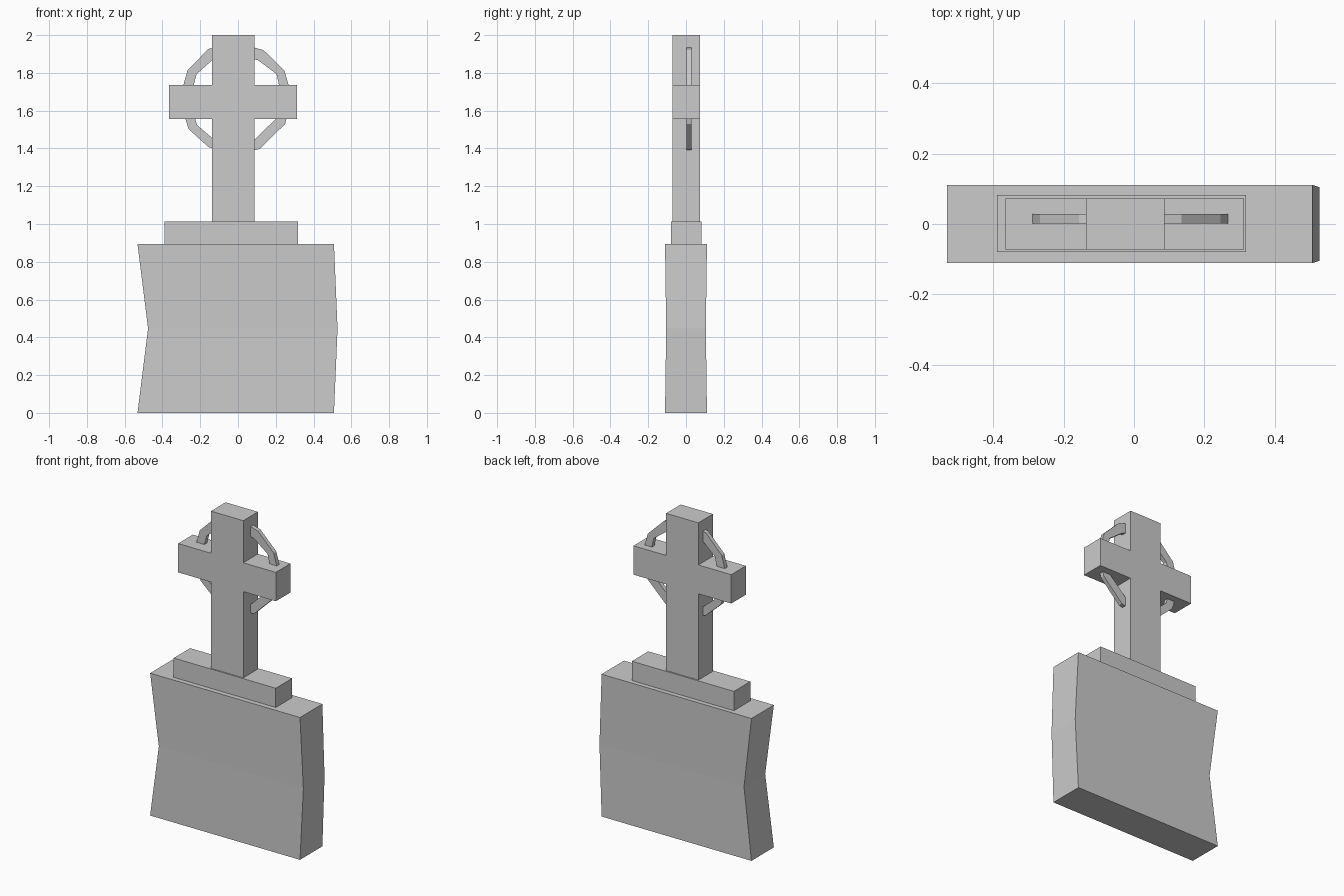
import bpy, bmesh

if "Cube" in bpy.data.objects:
    bpy.data.objects.remove(bpy.data.objects["Cube"])


def finish(name, bm):
    bmesh.ops.recalc_face_normals(bm, faces=bm.faces)
    mesh = bpy.data.meshes.new(name)
    bm.to_mesh(mesh)
    bm.free()
    obj = bpy.data.objects.new(name, mesh)
    bpy.context.collection.objects.link(obj)
    return obj


def loft(name, loops, closed=False):
    """Skin matching vertex loops; cap the ends, or join last to first."""
    bm = bmesh.new()
    rows = [[bm.verts.new(p) for p in loop] for loop in loops]
    n = len(rows[0])
    pairs = list(zip(rows, rows[1:])) + ([(rows[-1], rows[0])] if closed else [])
    for a, b in pairs:
        for i in range(n):
            j = (i + 1) % n
            bm.faces.new((a[i], a[j], b[j], b[i]))
    if not closed:
        bm.faces.new(rows[0])
        bm.faces.new(rows[-1])
    return finish(name, bm)


def rect(x0, x1, y0, y1, z):
    return [(x0, y0, z), (x1, y0, z), (x1, y1, z), (x0, y1, z)]


# Bent stone base, with a slightly shifted waist
loft("base", [rect(-0.532, 0.508, -0.111, 0.111, 0),
              rect(-0.476, 0.527, -0.105, 0.105, 0.447),
              rect(-0.532, 0.508, -0.111, 0.111, 0.893)])

# Plinth under the cross
loft("plinth", [rect(-0.39, 0.318, -0.08, 0.082, 0.893),
                rect(-0.39, 0.318, -0.08, 0.082, 1.014)])

# Cross: one outline extruded front to back
xl, xr, al, ar = -0.137, 0.087, -0.365, 0.313
zb, z0, z1, zt = 1.014, 1.555, 1.736, 2.0
outline = [(xl, zb), (xr, zb), (xr, z0), (ar, z0), (ar, z1), (xr, z1),
           (xr, zt), (xl, zt), (xl, z1), (al, z1), (al, z0), (xl, z0)]
loft("cross", [[(x, y, z) for x, z in outline] for y in (-0.072, 0.073)])

# Uneven twelve-sided ring: outer x, outer z, inner x, inner z
ring = [(0.286, 1.67, 0.232, 1.67), (0.246, 1.812, 0.204, 1.794),
        (0.135, 1.921, 0.108, 1.866), (-0.01, 1.96, -0.01, 1.9),
        (-0.156, 1.927, -0.13, 1.873), (-0.267, 1.815, -0.219, 1.794),
        (-0.31, 1.66, -0.255, 1.66), (-0.262, 1.503, -0.217, 1.524),
        (-0.156, 1.407, -0.13, 1.45), (-0.02, 1.37, -0.02, 1.42),
        (0.114, 1.397, 0.09, 1.45), (0.249, 1.529, 0.2, 1.556)]
ya, yb = 0.002, 0.028
loft("ring", [[(ox, ya, oz), (ox, yb, oz), (ix, yb, iz), (ix, ya, iz)]
              for ox, oz, ix, iz in ring], closed=True)
